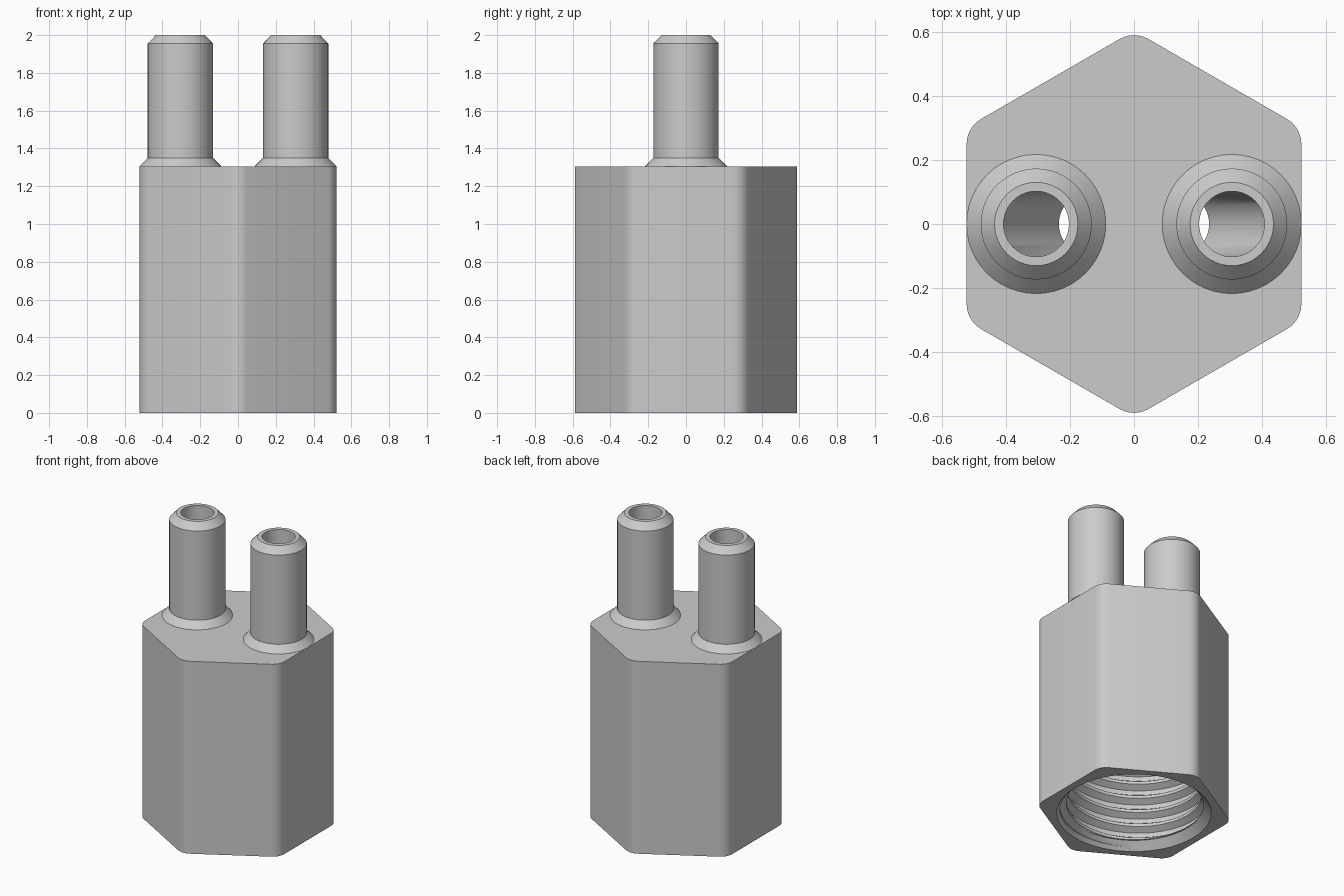
import bpy, bmesh, math
from math import cos, sin, pi, tau

if "Cube" in bpy.data.objects:
    bpy.data.objects.remove(bpy.data.objects["Cube"])

metal = bpy.data.materials.new("grey metal")
metal.diffuse_color = (0.6, 0.6, 0.6, 1)
metal.use_nodes = True
metal.node_tree.nodes["Principled BSDF"].inputs["Base Color"].default_value = metal.diffuse_color


def make(name, bm):
    bmesh.ops.recalc_face_normals(bm, faces=bm.faces)
    me = bpy.data.meshes.new(name)
    bm.to_mesh(me)
    bm.free()
    me.materials.append(metal)
    ob = bpy.data.objects.new(name, me)
    bpy.context.collection.objects.link(ob)
    return ob


def loft(name, rings, caps=True):
    """Skin a list of equal-length point rings."""
    bm = bmesh.new()
    vs = [[bm.verts.new(p) for p in ring] for ring in rings]
    n = len(vs[0])
    for a, b in zip(vs, vs[1:]):
        for i in range(n):
            j = (i + 1) % n
            bm.faces.new((a[i], a[j], b[j], b[i]))
    if caps:
        bm.faces.new(vs[0])
        bm.faces.new(vs[-1])
    return make(name, bm)


def circle(r, z, x=0.0, n=48):
    return [(x + r * cos(tau * i / n), r * sin(tau * i / n), z) for i in range(n)]


def rounded_hex(flat, rad, z, seg=6):
    """Hexagon with flats facing +-x and rounded corners."""
    pts = []
    d = (flat - rad) / cos(pi / 6)
    for k in range(6):
        a = pi / 6 + k * pi / 3
        for s in range(seg + 1):
            t = a - pi / 6 + s / seg * pi / 3
            pts.append((d * cos(a) + rad * cos(t), d * sin(a) + rad * sin(t), z))
    return pts


def thread_cutter(name, r_min, r_max, z0, z1, pitch, n=64):
    """Closed helical plug that fades to a plain circle at both ends."""
    shape = [(0, 0), (0.2, 0), (0.45, 1), (0.75, 1)]
    k = len(shape)
    turns = int((z1 - z0) / pitch) + 4
    bm = bmesh.new()
    rows = []
    for t in range(turns):
        for f, h in shape:
            row = []
            for i in range(n):
                z = z0 + pitch * (t - 2 + f + i / n)
                z = min(max(z, z0), z1)
                fade = min(1, (z - z0) / 0.03, (z1 - z) / 0.03)
                r = r_min + (r_max - r_min) * h * fade
                a = tau * i / n
                row.append(bm.verts.new((r * cos(a), r * sin(a), z)))
            rows.append(row)
    last = len(rows) - 1
    for j in range(last):
        for i in range(n):
            if i < n - 1:
                c, d = rows[j][i + 1], rows[j + 1][i + 1]
            else:  # the seam climbs by one pitch
                c, d = rows[min(j + k, last)][0], rows[min(j + 1 + k, last)][0]
            quad = [rows[j][i], c, d, rows[j + 1][i]]
            quad = list(dict.fromkeys(quad))
            if len(quad) > 2:
                bm.faces.new(quad)
    bmesh.ops.remove_doubles(bm, verts=bm.verts, dist=1e-5)
    bmesh.ops.holes_fill(bm, edges=[e for e in bm.edges if e.is_boundary], sides=0)
    return make(name, bm)


def cut(ob, cutter):
    mod = ob.modifiers.new("cut", 'BOOLEAN')
    mod.operation = 'DIFFERENCE'
    mod.solver = 'EXACT'
    mod.object = cutter
    bpy.context.view_layer.objects.active = ob
    bpy.ops.object.modifier_apply(modifier=mod.name)
    bpy.data.objects.remove(cutter)


BODY_TOP, POST_X, BORE = 1.305, 0.305, 0.102

# Hexagonal body
body = loft("hex_body", [rounded_hex(0.522, 0.09, 0), rounded_hex(0.522, 0.09, BODY_TOP)])

# Threaded socket with a countersunk mouth
cut(body, thread_cutter("thread_cutter", 0.415, 0.455, -0.02, 0.95, 0.1))
cut(body, loft("mouth_cutter", [circle(0.505, -0.03, n=64), circle(0.425, 0.05, n=64)]))

parts = [body]
for side, name in ((-1, "left_post"), (1, "right_post")):
    x = side * POST_X
    # Channel: straight below the post, then slanting in to the socket
    cut(body, loft("channel_cutter", [
        circle(BORE, 1.4, x), circle(BORE, 1.22, x), circle(BORE, 0.90, side * 0.10)]))
    # Hollow post with flared foot and chamfered tip
    profile = [(0.217, BODY_TOP), (0.173, 1.35), (0.173, 1.955),
               (0.13, 2.0), (BORE, 2.0), (BORE, BODY_TOP)]
    post = loft(name, [circle(r, z, x) for r, z in profile], caps=False)
    parts.append(post)

# Smooth rounded surfaces, keep crisp edges
for ob in parts:
    bpy.ops.object.select_all(action='DESELECT')
    ob.select_set(True)
    bpy.context.view_layer.objects.active = ob
    bpy.ops.object.shade_smooth_by_angle(angle=math.radians(25))
